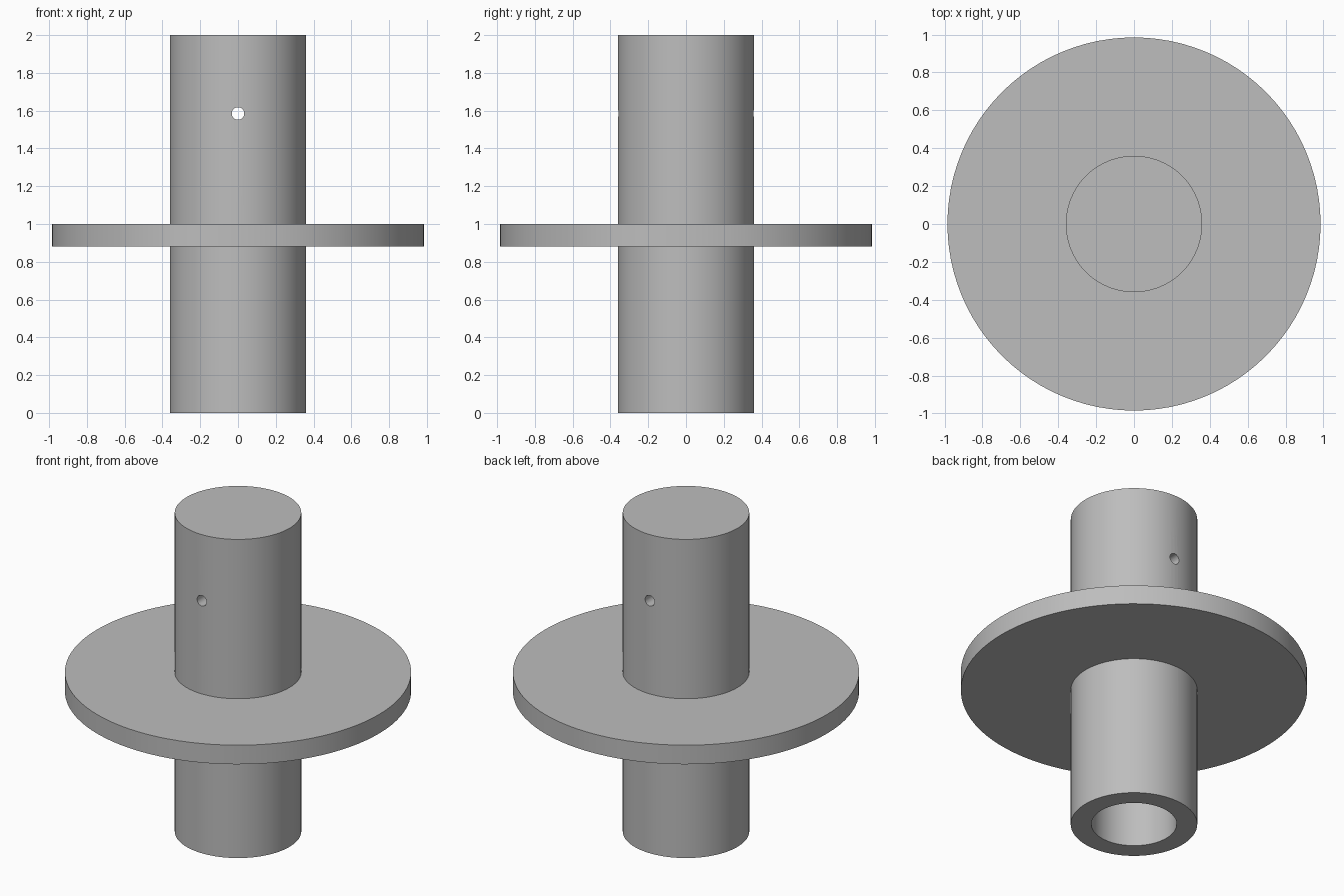
import bpy
import bmesh
from math import pi, radians
from mathutils import Matrix, Vector

cube = bpy.data.objects.get("Cube")
if cube:
    bpy.data.objects.remove(cube, do_unlink=True)

SEGMENTS = 96
SHAFT_R, BORE_R, FLANGE_R = 0.36, 0.243, 0.985
HEIGHT, BORE_TOP = 2.0, 1.0
FLANGE_BOTTOM, FLANGE_TOP = 0.88, 1.0
PIN_R, PIN_Z = 0.033, 1.585

grey = bpy.data.materials.new("plain grey")
grey.use_nodes = True
colour = (0.51, 0.51, 0.51, 1)
grey.diffuse_color = colour
grey.node_tree.nodes["Principled BSDF"].inputs["Base Color"].default_value = colour


def add_object(name, bm):
    bmesh.ops.recalc_face_normals(bm, faces=bm.faces)
    mesh = bpy.data.meshes.new(name)
    bm.to_mesh(mesh)
    bm.free()
    mesh.materials.append(grey)
    obj = bpy.data.objects.new(name, mesh)
    bpy.context.collection.objects.link(obj)
    return obj


def lathe(name, profile, closed=False):
    """Revolve (radius, z) points about z; open ends are capped."""
    bm = bmesh.new()
    verts = [bm.verts.new((r, 0, z)) for r, z in profile]
    pairs = list(zip(verts, verts[1:]))
    if closed:
        pairs.append((verts[-1], verts[0]))
    edges = [bm.edges.new(p) for p in pairs]
    bmesh.ops.spin(bm, geom=verts + edges, cent=(0, 0, 0), axis=(0, 0, 1),
                   angle=2 * pi, steps=SEGMENTS, use_merge=True)
    bmesh.ops.remove_doubles(bm, verts=bm.verts, dist=1e-5)
    bmesh.ops.holes_fill(bm, edges=[e for e in bm.edges if e.is_boundary], sides=0)
    return add_object(name, bm)


def activate(obj):
    bpy.ops.object.select_all(action="DESELECT")
    obj.select_set(True)
    bpy.context.view_layer.objects.active = obj


# Shaft with a blind bore from below
shaft = lathe("shaft", [(SHAFT_R, HEIGHT), (SHAFT_R, 0), (BORE_R, 0), (BORE_R, BORE_TOP)])

# Flange ring around the shaft
flange = lathe("flange", [(SHAFT_R, FLANGE_TOP), (FLANGE_R, FLANGE_TOP),
                          (FLANGE_R, FLANGE_BOTTOM), (SHAFT_R, FLANGE_BOTTOM)], closed=True)

# Pin hole running front to back through the shaft
bm = bmesh.new()
placement = Matrix.Translation(Vector((0, 0, PIN_Z))) @ Matrix.Rotation(pi / 2, 4, "X")
bmesh.ops.create_cone(bm, cap_ends=True, segments=32, radius1=PIN_R, radius2=PIN_R,
                      depth=1, matrix=placement)
cutter = add_object("pin_hole_cutter", bm)
cutter.hide_render = True
cut = shaft.modifiers.new("pin hole", "BOOLEAN")
cut.operation = "DIFFERENCE"
cut.solver = "EXACT"
cut.object = cutter
activate(shaft)
bpy.ops.object.modifier_apply(modifier=cut.name)
bpy.data.objects.remove(cutter, do_unlink=True)

# Smooth walls, sharp rims
for part in (shaft, flange):
    activate(part)
    bpy.ops.object.shade_smooth_by_angle(angle=radians(30))
